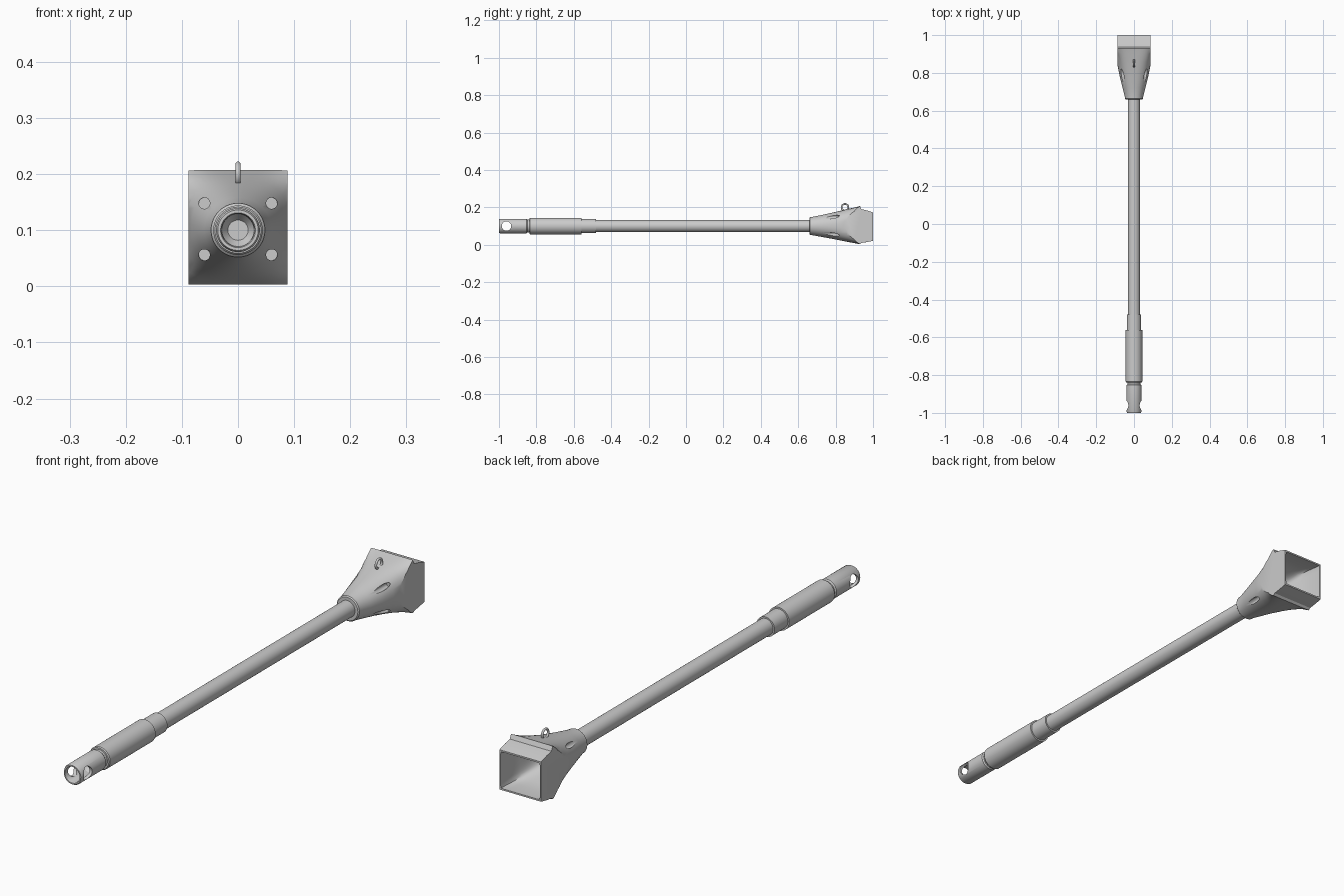
import bpy, bmesh, math
from mathutils import Vector, Matrix

if "Cube" in bpy.data.objects:
    bpy.data.objects.remove(bpy.data.objects["Cube"])

AXIS_Z = 0.10
SEG = 64

steel = bpy.data.materials.new("grey_steel")
steel.diffuse_color = (0.6, 0.6, 0.6, 1)
steel.use_nodes = True
steel.node_tree.nodes["Principled BSDF"].inputs["Base Color"].default_value = steel.diffuse_color


def finish(bm, name):
    bmesh.ops.recalc_face_normals(bm, faces=bm.faces)
    me = bpy.data.meshes.new(name)
    bm.to_mesh(me)
    bm.free()
    ob = bpy.data.objects.new(name, me)
    bpy.context.collection.objects.link(ob)
    me.materials.append(steel)
    return ob


def section(y, hx, z0, z1, n):
    """Superellipse outline: n = 2 is round, large n is rectangular."""
    pts = []
    for i in range(SEG):
        a = 2 * math.pi * i / SEG
        c, s = math.cos(a), math.sin(a)
        r = (abs(c) ** n + abs(s) ** n) ** (-1 / n)
        pts.append((hx * r * c, y, (z0 + z1) / 2 + (z1 - z0) / 2 * r * s))
    return pts


def loft(sections):
    bm = bmesh.new()
    rings = [[bm.verts.new(p) for p in section(*s)] for s in sections]
    for a, b in zip(rings, rings[1:]):
        for i in range(SEG):
            j = (i + 1) % SEG
            bm.faces.new((a[i], a[j], b[j], b[i]))
    bm.faces.new(rings[0])
    bm.faces.new(rings[-1])
    return bm


def turned(name, profile):
    """Round part along y from (y, radius) points."""
    return finish(loft([(y, r, AXIS_Z - r, AXIS_Z + r, 2) for y, r in profile]), name)


def cut(ob, radius, length, matrix):
    bm = bmesh.new()
    bmesh.ops.create_cone(bm, cap_ends=True, segments=32, radius1=radius,
                          radius2=radius, depth=length, matrix=matrix)
    tool = finish(bm, "cutter")
    tool.hide_render = True
    mod = ob.modifiers.new("cut", 'BOOLEAN')
    mod.operation = 'DIFFERENCE'
    mod.solver = 'EXACT'
    mod.object = tool
    bpy.context.view_layer.objects.active = ob
    bpy.ops.object.modifier_apply(modifier=mod.name)
    bpy.data.objects.remove(tool)


def smooth(ob):
    bpy.ops.object.select_all(action='DESELECT')
    ob.select_set(True)
    bpy.context.view_layer.objects.active = ob
    bpy.ops.object.shade_smooth_by_angle(angle=math.radians(28))


# Socket end: hollow tube with a cross pin hole
socket = turned("socket_end", [(-0.885, 0.018), (-0.90, 0.028), (-0.995, 0.029), (-1.0, 0.031),
                               (-1.0, 0.036), (-0.994, 0.039), (-0.853, 0.039),
                               (-0.848, 0.035), (-0.83, 0.035)])
cut(socket, 0.025, 0.2, Matrix.Translation((0, -0.96, AXIS_Z)) @ Matrix.Rotation(math.pi / 2, 4, 'Y'))

# Thick sleeve, stepped collar and long shaft
sleeve = turned("sleeve", [(-0.838, 0.034), (-0.838, 0.041), (-0.834, 0.044), (-0.56, 0.044), (-0.56, 0.034)])
collar = turned("collar", [(-0.57, 0.030), (-0.57, 0.038), (-0.48, 0.038), (-0.48, 0.030)])
shaft = turned("shaft", [(-0.50, 0.032), (0.70, 0.032)])

# Head: round neck flaring into a rectangular mouth, with a tapering cavity
bm = loft([
    (0.660, 0.044, 0.056, 0.144, 2.0),
    (0.664, 0.048, 0.052, 0.148, 2.0),
    (0.676, 0.049, 0.051, 0.149, 2.0),
    (0.720, 0.060, 0.043, 0.158, 2.05),
    (0.770, 0.073, 0.034, 0.169, 2.15),
    (0.820, 0.083, 0.024, 0.180, 2.4),
    (0.860, 0.091, 0.016, 0.190, 2.8),
    (0.900, 0.102, 0.009, 0.199, 3.8),
    (0.930, 0.112, 0.003, 0.207, 12),
    (0.938, 0.112, 0.010, 0.190, 20),
    (0.965, 0.112, 0.014, 0.184, 30),
    (1.000, 0.112, 0.021, 0.173, 40),
    (1.000, 0.083, 0.027, 0.167, 40),
    (0.940, 0.080, 0.026, 0.172, 20),
    (0.900, 0.070, 0.033, 0.167, 7),
    (0.850, 0.052, 0.048, 0.152, 3),
    (0.800, 0.036, 0.064, 0.136, 2),
])
# Flat cheeks on both sides
for side in (1, -1):
    bmesh.ops.bisect_plane(bm, geom=bm.verts[:] + bm.edges[:] + bm.faces[:],
                           plane_co=(0.088 * side, 0, 0), plane_no=(side, 0, 0), clear_outer=True)
    bmesh.ops.holes_fill(bm, edges=[e for e in bm.edges if e.is_boundary], sides=0)
head = finish(bm, "head")

# Four bolt pockets around the neck
for sx in (1, -1):
    for sz in (1, -1):
        cut(head, 0.010, 0.16, Matrix.Translation((0.060 * sx, 0.745, 0.102 + 0.046 * sz))
            @ Matrix.Rotation(math.pi / 2, 4, 'X'))

# Lifting ring on top of the head
bpy.ops.mesh.primitive_torus_add(location=(0, 0.85, 0.200), rotation=(0, math.pi / 2, 0),
                                 major_radius=0.018, minor_radius=0.0045,
                                 major_segments=32, minor_segments=12)
ring = bpy.context.object
ring.name = "lifting_ring"
ring.data.materials.append(steel)

for part in (socket, sleeve, collar, shaft, head, ring):
    smooth(part)
